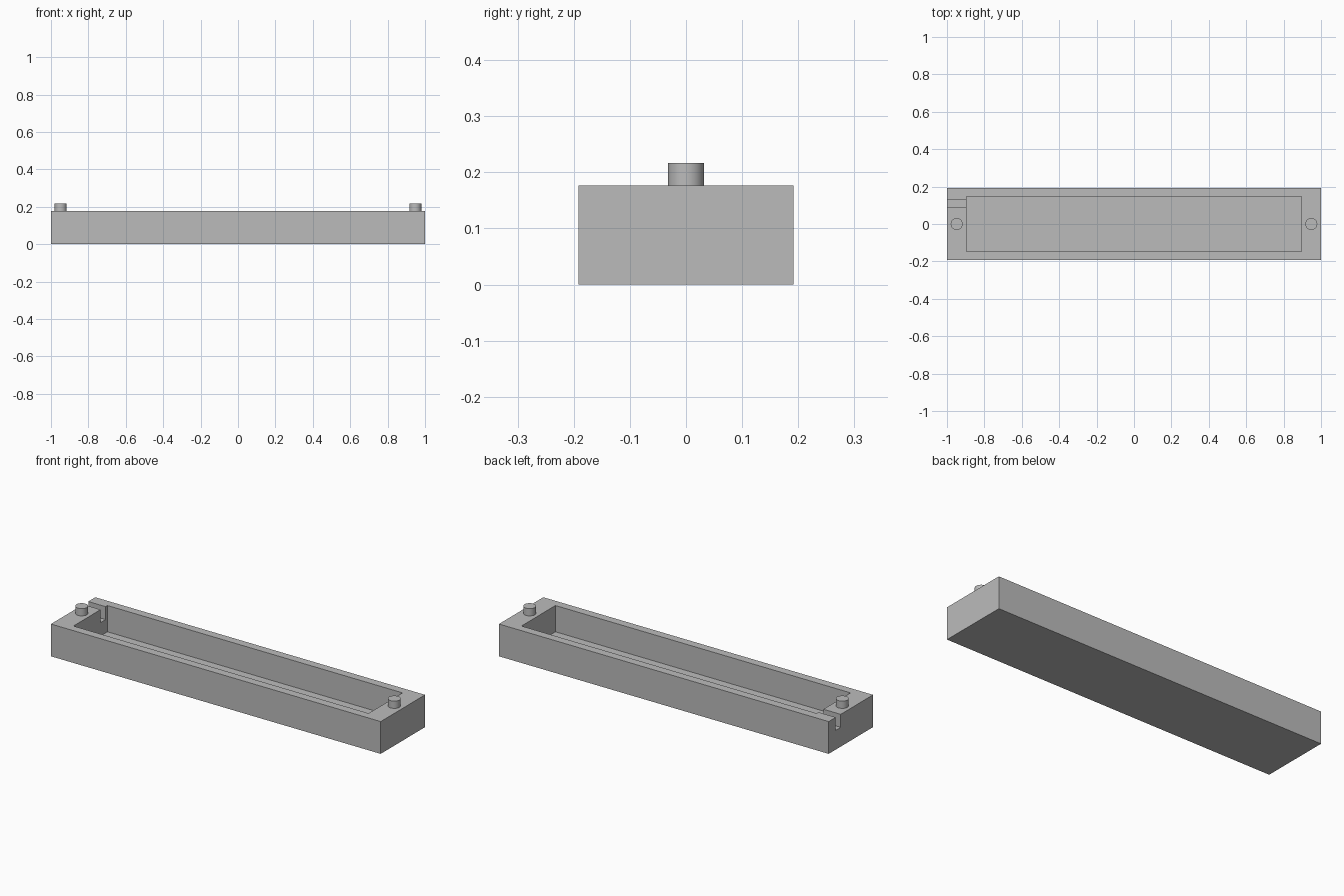
import bpy

default = bpy.data.objects.get("Cube")
if default:
    bpy.data.objects.remove(default, do_unlink=True)

grey = bpy.data.materials.new("plain grey")
grey.use_nodes = True
colour = (0.5, 0.5, 0.5, 1)
grey.diffuse_color = colour
grey.node_tree.nodes["Principled BSDF"].inputs["Base Color"].default_value = colour


def box(name, low, high):
    """Axis-aligned box between two corners."""
    centre = [(a + b) / 2 for a, b in zip(low, high)]
    bpy.ops.mesh.primitive_cube_add(size=1, location=centre)
    ob = bpy.context.object
    ob.name = name
    ob.scale = [b - a for a, b in zip(low, high)]
    bpy.ops.object.transform_apply(location=False, rotation=False, scale=True)
    ob.data.materials.append(grey)
    return ob


def cut(target, cutter):
    """Subtract the cutter from the target, then discard it."""
    cutter.hide_render = True
    mod = target.modifiers.new("cut", 'BOOLEAN')
    mod.operation = 'DIFFERENCE'
    mod.solver = 'EXACT'
    mod.object = cutter
    bpy.context.view_layer.objects.active = target
    bpy.ops.object.modifier_apply(modifier=mod.name)
    bpy.data.objects.remove(cutter, do_unlink=True)


HEIGHT = 0.177
PEG_TOP = 0.217

# Tray body with a deep rectangular pocket
tray = box("tray_body", (-1, -0.192, 0), (1, 0.192, HEIGHT))
cut(tray, box("pocket_cutter", (-0.895, -0.147, 0.033), (0.895, 0.147, 0.3)))

# Cable slot through the right end wall
cut(tray, box("slot_cutter", (-1.1, 0.088, 0.106), (-0.85, 0.131, 0.3)))

# Locating pegs on both end walls
for side, x in (("right", -0.948), ("left", 0.948)):
    bpy.ops.mesh.primitive_cylinder_add(
        vertices=48, radius=0.032, depth=PEG_TOP - HEIGHT,
        location=(x, 0, (PEG_TOP + HEIGHT) / 2))
    peg = bpy.context.object
    peg.name = side + "_peg"
    peg.data.materials.append(grey)
    bpy.ops.object.shade_smooth_by_angle()
